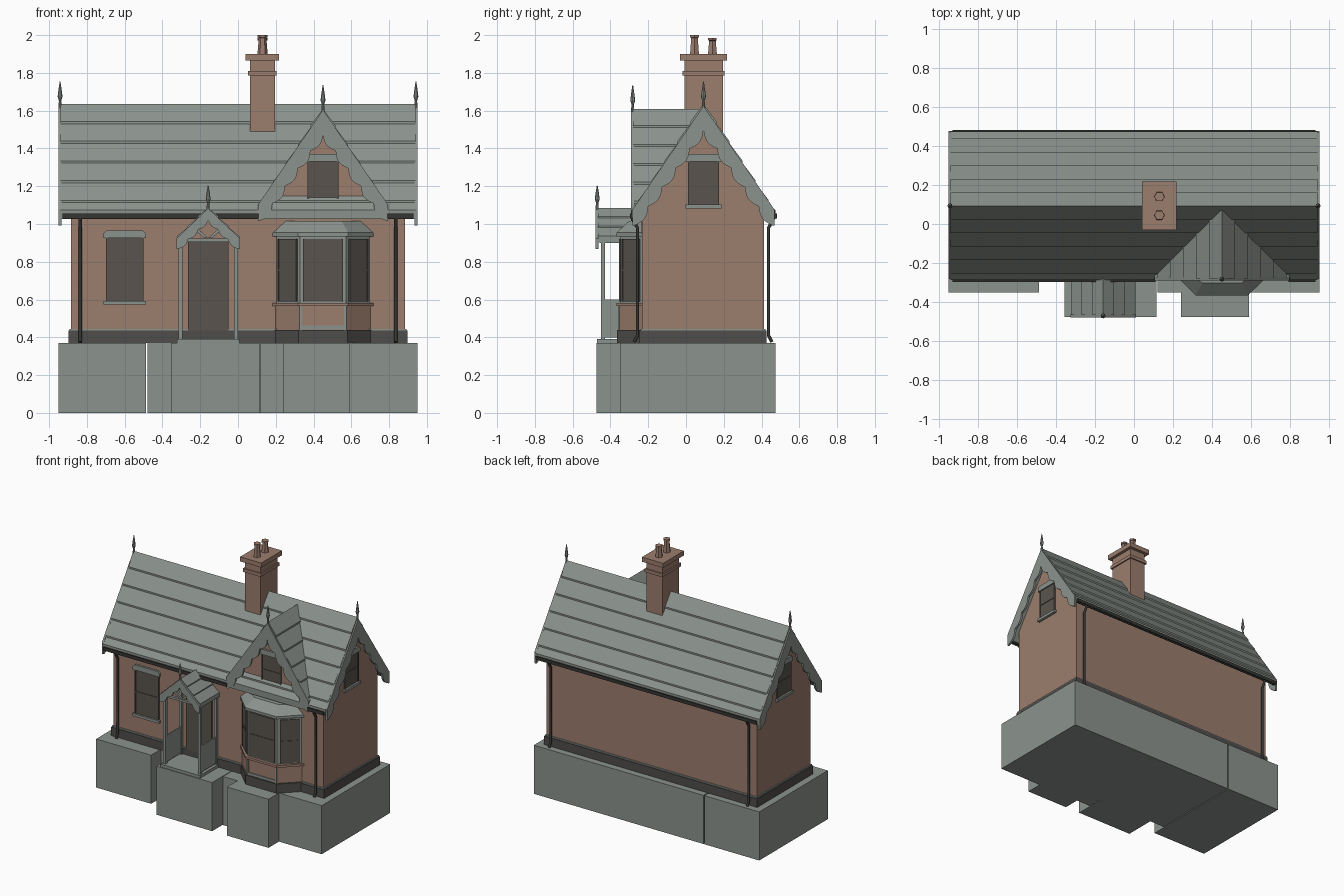
import bpy, bmesh, math
from mathutils import Matrix, Vector

cube = bpy.data.objects.get("Cube")
if cube:
    bpy.data.objects.remove(cube)


def material(name, rgb):
    m = bpy.data.materials.new(name)
    m.diffuse_color = (*rgb, 1)
    m.use_nodes = True
    m.node_tree.nodes["Principled BSDF"].inputs["Base Color"].default_value = (*rgb, 1)
    return m


STONE = material("grey stone", (0.26, 0.29, 0.265))
BRICK = material("brown brick", (0.33, 0.205, 0.155))
DARK = material("dark plinth", (0.08, 0.075, 0.07))
GLASS = material("window glass", (0.1, 0.088, 0.075))
IRON = material("black iron", (0.035, 0.035, 0.032))
FRONT = Matrix()


def finish(name, bm, mat, M=FRONT):
    bmesh.ops.recalc_face_normals(bm, faces=bm.faces)
    me = bpy.data.meshes.new(name)
    bm.to_mesh(me)
    bm.free()
    me.materials.append(mat)
    ob = bpy.data.objects.new(name, me)
    ob.matrix_world = M
    bpy.context.collection.objects.link(ob)
    return ob


def loft(name, lower, upper, mat, M=FRONT):
    """Solid between two matching loops of 3D points."""
    bm = bmesh.new()
    a = [bm.verts.new(p) for p in lower]
    b = [bm.verts.new(p) for p in upper]
    bm.faces.new(a)
    bm.faces.new(b)
    for i in range(len(a)):
        j = (i + 1) % len(a)
        bm.faces.new((a[i], a[j], b[j], b[i]))
    return finish(name, bm, mat, M)


def prism(name, pts, y0, y1, mat, M=FRONT):
    """Extrude an (x, z) outline along local y."""
    return loft(name, [(x, y0, z) for x, z in pts], [(x, y1, z) for x, z in pts], mat, M)


def box(name, x0, x1, y0, y1, z0, z1, mat, M=FRONT):
    return prism(name, [(x0, z0), (x1, z0), (x1, z1), (x0, z1)], y0, y1, mat, M)


def mirrored(half):
    """Half outline starting and ending on the axis, mirrored in x."""
    return half + [(-x, z) for x, z in half[::-1] if x > 1e-4]


def lathe(name, x, y, profile, mat, sides=8, M=FRONT):
    bm = bmesh.new()
    rings = [[bm.verts.new((x + r * math.cos(k * math.tau / sides), y + r * math.sin(k * math.tau / sides), z))
              for k in range(sides)] for r, z in profile]
    bm.faces.new(rings[0])
    bm.faces.new(rings[-1])
    for a, b in zip(rings, rings[1:]):
        for k in range(sides):
            j = (k + 1) % sides
            bm.faces.new((a[k], a[j], b[j], b[k]))
    return finish(name, bm, mat, M)


def roof(name, w, apex, slope, courses, y0, y1, M=FRONT, lift=0.012, thick=0.035):
    """Gable roof whose outer surface steps out at every slate course."""
    half = [(0, apex)]
    k = math.ceil(courses)
    for i in range(1, k + 1):
        d = w * min(i / courses, 1)
        half += [(d, apex - slope * d + lift), (d, apex - slope * d)]
    half += [(w, apex - slope * w - thick), (0, apex - thick)]
    return prism(name, mirrored(half), y0, y1, STONE, M)


def barge(name, w, apex, slope, depth, end, lobes, bulge, y, M=FRONT):
    """Scalloped board under the gable edge."""
    foot = Vector((w - 0.01, apex - slope * w - end))
    top = Vector((0, apex - depth))
    inward = Vector((-slope, -1)).normalized()
    half = [(0, apex), (w, apex - slope * w), (w, foot.y)]
    steps = lobes * 6
    for i in range(steps + 1):
        t = i / steps
        half.append(tuple(foot.lerp(top, t) + inward * bulge * abs(math.sin(lobes * math.pi * t))))
    half[-1] = tuple(top)
    return prism(name, mirrored(half), y, y + 0.015, STONE, M)


def finial(name, y, z, h, M=FRONT):
    shape = ((.008, -.3), (.008, .25), (.006, .35), (.013, .5), (.008, .75), (.002, 1))
    return lathe(name, 0, y, [(r, z + h * f) for r, f in shape], STONE, 8, M)


def window(name, x, w, z0, z1, y, M=FRONT, trim=True):
    """Sash pane on a wall at local y, with lintel and sill."""
    h, mid = w / 2, (z0 + z1) / 2
    box(name + " pane", x - h, x + h, y - .006, y + .01, z0, z1, GLASS, M)
    box(name + " rail", x - h, x + h, y - .01, y, mid - .005, mid + .005, GLASS, M)
    for s in (-1, 1):
        c = x + s * (h - .004)
        box(name + " stile", c - .004, c + .004, y - .01, y, z0, z1, GLASS, M)
    if trim:
        box(name + " sill", x - h - .012, x + h + .012, y - .02, y, z0 - .012, z0 + .008, STONE, M)
        prism(name + " lintel", [(x - h - .012, z1 - .005), (x + h + .012, z1 - .005), (x + h + .012, z1 + .02),
              (x + h - .005, z1 + .035), (x - h + .005, z1 + .035), (x - h - .012, z1 + .02)], y - .015, y, STONE, M)


# Foundation blocks
box("foundation left", -.95, -.487, -.35, .475, 0, .37, STONE)
box("foundation main", -.48, .95, -.24, .475, 0, .37, STONE)
box("foundation right", .12, .95, -.35, -.24, 0, .37, STONE)
box("foundation porch", -.355, .115, -.475, -.24, 0, .37, STONE)
box("foundation bay", .24, .59, -.475, -.35, 0, .37, STONE)

# Walls and plinth; side frames turn local -y to face outward
RIDGE, SLOPE = .0925, 1.51
RIGHT = Matrix.Translation((0, RIDGE, 0)) @ Matrix.Rotation(math.pi / 2, 4, "Z")
LEFT = Matrix.Translation((0, RIDGE, 0)) @ Matrix.Rotation(-math.pi / 2, 4, "Z")
CROSS = Matrix.Translation((.45, 0, 0))
prism("house walls", [(-.325, .37), (.32, .37), (.32, 1.1), (0, 1.58), (-.325, 1.1)], -.885, .885, BRICK, RIGHT)
prism("front gable wall", [(-.3, .95), (.3, .95), (.3, 1.1), (0, 1.56), (-.3, 1.1)], -.235, 0, BRICK, CROSS)
loft("plinth", [(x, y, .37) for x, y in ((-.897, -.245), (.897, -.245), (.897, .425), (-.897, .425))],
     [(x, y, .435) for x, y in ((-.897, -.245), (.897, -.245), (.897, .425), (-.897, .425))], DARK)
box("plinth cap", -.892, .892, -.24, .42, .435, .445, STONE)

# Roofs
roof("main roof", .38, 1.635, SLOPE, 5.5, -.94, .94, RIGHT)
roof("front gable roof", .345, 1.61, SLOPE, 5.2, -.28, .07, CROSS)

# Decorated gables
for label, M, y, w, top in (("right", RIGHT, -.95, .375, 1.625), ("left", LEFT, -.95, .375, 1.625),
                            ("front", CROSS, -.29, .345, 1.605)):
    barge(label + " bargeboard", w, top, 1.46, .125, .085, 5, .022, y, M)
    finial(label + " finial", y + .008, top - .03, .16, M)
    window(label + " gable window", 0, .165, 1.095, 1.335, -.885 if y < -.5 else -.235, M)

# Ground floor window
window("front window", -.6, .2, .585, .93, -.235)

# Bay window
def bay(o, z):
    return [(.45 + x, y, z) for x, y in ((-.255 - o, -.23), (-.125 - o * .5, -.352 - o),
                                         (.125 + o * .5, -.352 - o), (.255 + o, -.23))]


for label, o, z0, z1, mat in (("plinth", .012, .37, .44, DARK), ("base", 0, .44, .565, BRICK),
                              ("sill", .015, .565, .582, BRICK), ("frame", -.006, .582, .94, STONE),
                              ("cornice", .015, .935, .955, STONE)):
    loft("bay " + label, bay(o, z0), bay(o, z1), mat)
loft("bay roof", bay(.015, .955), bay(-.05, 1.015), STONE)
window("bay front window", .45, .21, .59, .92, -.346, trim=False)
box("bay lower rail", .33, .57, -.358, -.35, .442, .462, STONE)
for s in (-1, 1):
    a, b = [Vector(p) for p in (bay(-.006, 0)[:2] if s < 0 else bay(-.006, 0)[2:])]
    turn = math.atan2(b.y - a.y, b.x - a.x)
    M = Matrix.Translation((a + b) / 2) @ Matrix.Rotation(turn, 4, "Z")
    window("bay side window", 0, .135, .59, .92, 0, M, trim=False)
    box("bay panel post", .45 + s * .118 - .007, .45 + s * .118 + .007, -.358, -.35, .44, .565, STONE)

# Porch
PORCH = Matrix.Translation((-.158, 0, 0))
box("porch step", -.165, .165, -.47, -.235, .37, .392, STONE, PORCH)
box("front door", -.108, .108, -.245, -.23, .39, .905, GLASS, PORCH)
for s in (-1, 1):
    x = s * .147
    for y in (-.44, -.25):
        box("porch post", x - .01, x + .01, y - .01, y + .01, .39, .92, STONE, PORCH)
    box("porch side panel", x - .005, x + .005, -.43, -.25, .4, .6, STONE, PORCH)
    box("porch side beam", x - .012, x + .012, -.455, -.235, .9, .925, STONE, PORCH)
    prism("porch brace", [(0, .925), (s * .02, .925), (s * .09, .985), (s * .075, .995)], -.455, -.44, STONE, PORCH)
box("porch tie beam", -.147, .147, -.455, -.435, .905, .922, STONE, PORCH)
roof("porch roof", .165, 1.085, .95, 3, -.465, -.235, PORCH, .008, .025)
barge("porch bargeboard", .168, 1.083, .95, .06, .055, 3, .012, -.478, PORCH)
finial("porch finial", -.47, 1.06, .145, PORCH)

# Chimney with two hexagonal pots
for label, o, z0, z1 in (("stack", 0, 1.4, 1.87), ("band", .01, 1.785, 1.81), ("cap", .023, 1.865, 1.9)):
    box("chimney " + label, .063 - o, .195 + o, -.008 - o, .195 + o, z0, z1, BRICK)
for y, top in ((.045, 2.0), (.14, 1.985)):
    lathe("chimney pot", .13, y, ((.027, 1.9), (.02, top - .015), (.026, top - .012), (.026, top)), BRICK, 6)

# Gutters and downpipes
for x0, x1, y in ((-.93, .11, -.285), (.79, .93, -.285), (-.93, .93, .47)):
    box("gutter", x0, x1, y - .012, y + .012, 1.03, 1.055, IRON)
for x in (-.835, .835):
    for wall, s in ((-.235, -1), (.415, 1)):
        path = [(wall + s * .05, 1.04), (wall + s * .045, 1.02), (wall + s * .022, .98),
                (wall + s * .022, .41), (wall + s * .04, .375)]
        cu = bpy.data.curves.new("downpipe", "CURVE")
        cu.dimensions, cu.bevel_depth, cu.bevel_resolution, cu.use_fill_caps = "3D", .01, 1, True
        sp = cu.splines.new("POLY")
        sp.points.add(len(path) - 1)
        for p, (y, z) in zip(sp.points, path):
            p.co = (x, y, z, 1)
        cu.materials.append(IRON)
        bpy.context.collection.objects.link(bpy.data.objects.new("downpipe", cu))
